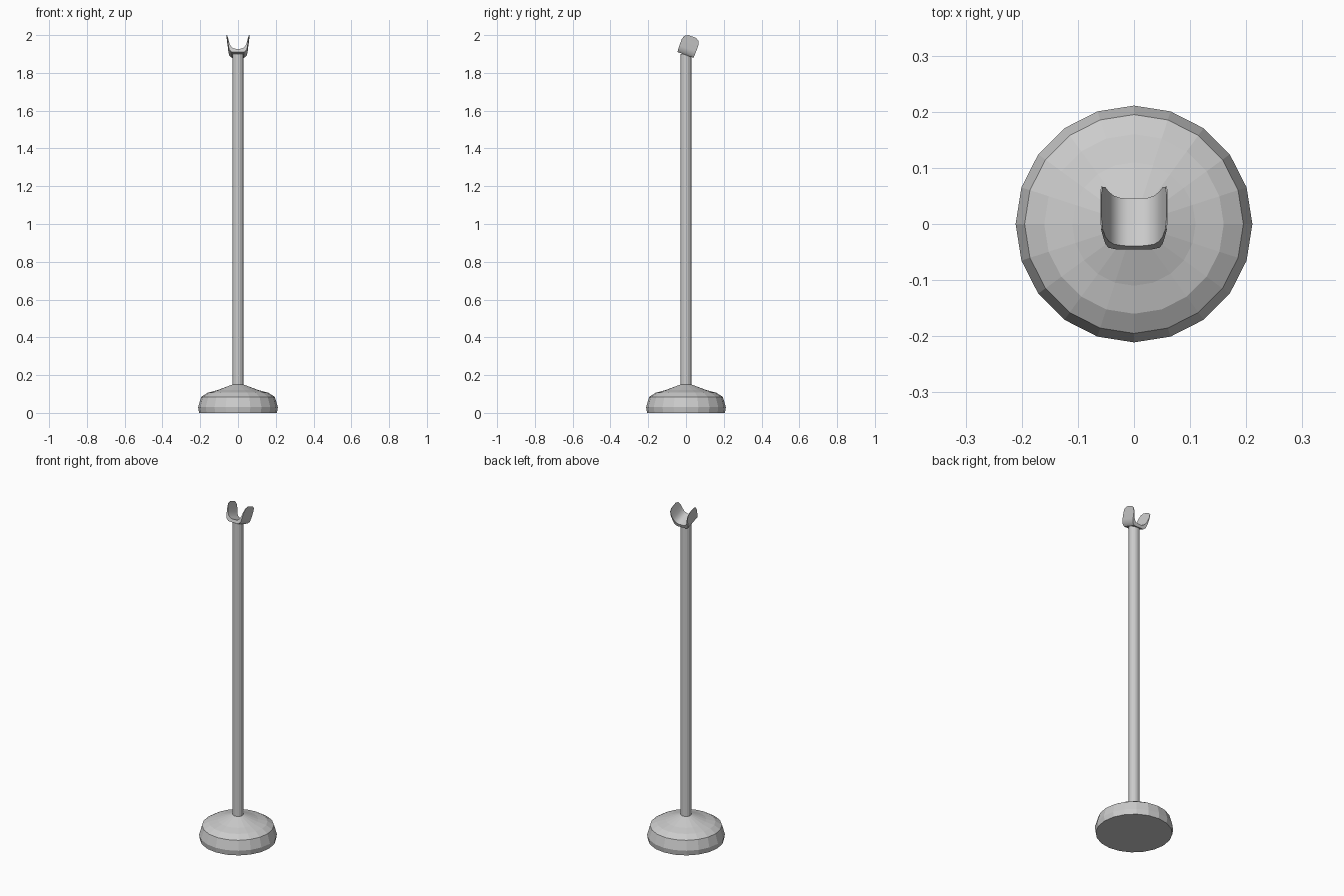
import bpy, math
from mathutils import Matrix

if "Cube" in bpy.data.objects:
    bpy.data.objects.remove(bpy.data.objects["Cube"])


def make(name, verts, faces):
    mesh = bpy.data.meshes.new(name)
    mesh.from_pydata(verts, [], faces)
    mesh.update()
    ob = bpy.data.objects.new(name, mesh)
    bpy.context.collection.objects.link(ob)
    return ob


def loft(name, rings):
    """Skin a list of equal rings and cap both ends."""
    n = len(rings[0])
    verts = [p for r in rings for p in r]
    faces = [(k * n + i, k * n + (i + 1) % n, (k + 1) * n + (i + 1) % n, (k + 1) * n + i)
             for k in range(len(rings) - 1) for i in range(n)]
    faces += [tuple(reversed(range(n))), tuple(range(len(verts) - n, len(verts)))]
    return make(name, verts, faces)


def circle(r, z, n):
    return [(r * math.cos(2 * math.pi * i / n), r * math.sin(2 * math.pi * i / n), z)
            for i in range(n)]


# Weighted round base
base_profile = [(0.206, 0), (0.211, 0.03), (0.195, 0.085),
                (0.16, 0.107), (0.11, 0.12), (0.03, 0.15)]
loft("base", [circle(r, z, 20) for r, z in base_profile])

# Upright pole
loft("pole", [circle(0.029, z, 16) for z in (0.13, 1.9)])

# Tilted cradle: inner x, inner height, outer x, outer height, half depth
half = [(0.012, 0.018, 0.015, 0.0, 0.045), (0.024, 0.021, 0.032, 0.0, 0.045),
        (0.036, 0.030, 0.046, 0.012, 0.046), (0.045, 0.048, 0.051, 0.035, 0.047),
        (0.051, 0.072, 0.055, 0.070, 0.047), (0.056, 0.093, 0.059, 0.093, 0.040),
        (0.058, 0.104, 0.0598, 0.104, 0.022)]


def station(s, side):
    xi, zi, xo, zo, d = s
    return [(side * xi, -d, zi), (side * xi, d, zi), (side * xo, d, zo), (side * xo, -d, zo)]


rings = [station(s, -1) for s in reversed(half)] + [station(s, 1) for s in half]
cradle = loft("cradle", rings)
cradle.data.transform(Matrix.Translation((0, -0.003, 1.895)) @ Matrix.Rotation(math.radians(-20), 4, 'X'))
bpy.ops.object.select_all(action='DESELECT')
cradle.select_set(True)
bpy.context.view_layer.objects.active = cradle
bpy.ops.object.mode_set(mode='EDIT')
bpy.ops.mesh.select_all(action='SELECT')
bpy.ops.mesh.normals_make_consistent(inside=False)
bpy.ops.object.mode_set(mode='OBJECT')
bpy.ops.object.shade_smooth_by_angle(angle=math.radians(40))
